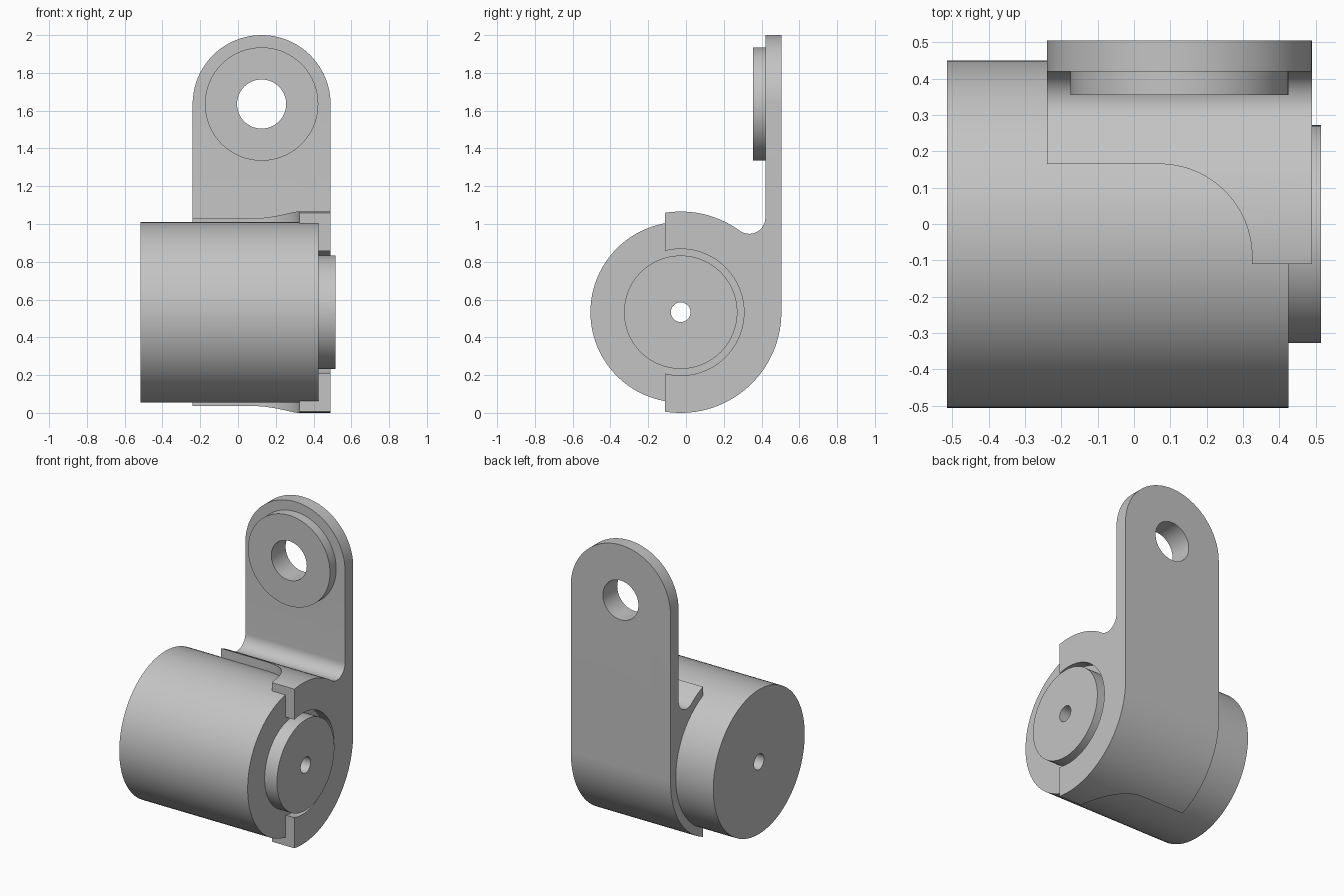
import bpy, bmesh
from math import sin, cos, radians, sqrt, atan2, degrees
from mathutils import Vector

cube = bpy.data.objects.get("Cube")
if cube:
    bpy.data.objects.remove(cube, do_unlink=True)

metal = bpy.data.materials.new("light_grey_metal")
metal.use_nodes = True
GREY = (0.55, 0.55, 0.55, 1)
metal.diffuse_color = GREY
metal.node_tree.nodes["Principled BSDF"].inputs["Base Color"].default_value = GREY


def arc(cu, cv, r, a0, a1, n):
    """Points on an arc, angles in degrees."""
    angles = [radians(a0 + (a1 - a0) * i / n) for i in range(n + 1)]
    return [(cu + r * cos(a), cv + r * sin(a)) for a in angles]


def prism(name, axis, points, lo, hi):
    """Extrude a closed 2D outline along the x, y or z axis."""
    place = {"x": lambda u, v, w: (w, u, v),
             "y": lambda u, v, w: (u, w, v),
             "z": lambda u, v, w: (u, v, w)}[axis]
    bm = bmesh.new()
    face = bm.faces.new([bm.verts.new(place(u, v, lo)) for u, v in points])
    moved = bmesh.ops.extrude_face_region(bm, geom=[face])["geom"]
    bmesh.ops.translate(bm, vec=Vector(place(0, 0, hi - lo)),
                        verts=[g for g in moved if isinstance(g, bmesh.types.BMVert)])
    bmesh.ops.recalc_face_normals(bm, faces=bm.faces)
    mesh = bpy.data.meshes.new(name)
    bm.to_mesh(mesh)
    bm.free()
    mesh.materials.append(metal)
    obj = bpy.data.objects.new(name, mesh)
    bpy.context.collection.objects.link(obj)
    return obj


def disc(name, axis, centre, r, lo, hi, n=96):
    return prism(name, axis, arc(*centre, r, 0, 360, n)[:-1], lo, hi)


def activate(obj):
    bpy.ops.object.select_all(action="DESELECT")
    obj.select_set(True)
    bpy.context.view_layer.objects.active = obj


def combine(obj, tool, operation="DIFFERENCE"):
    """Apply a boolean and discard the tool."""
    tool.hide_render = True
    activate(obj)
    mod = obj.modifiers.new("cut", "BOOLEAN")
    mod.operation, mod.solver, mod.object = operation, "EXACT", tool
    bpy.ops.object.modifier_apply(modifier=mod.name)
    bpy.data.objects.remove(tool, do_unlink=True)


AXLE = (-0.028, 0.533)      # y, z of the barrel axis
EYE = (0.125, 1.635)        # x, z of the mounting eye
BARREL_R, SHELL_R, FILLET = 0.478, 0.533, 0.085
BACK, PLATE = 0.505, 0.42   # rear and front of the upright plate
LEFT, RIGHT, SHOULDER = -0.24, 0.49, 0.425

# Barrel with stepped boss and through hole
barrel = disc("barrel", "x", AXLE, BARREL_R, -0.515, SHOULDER)
boss = disc("barrel_boss", "x", AXLE, 0.30, SHOULDER, 0.515)
for part in (barrel, boss):
    combine(part, disc("axle_hole", "x", AXLE, 0.052, -1, 1, 48))

# Bracket side outline: upright, round shell and the fillet joining them
fillet_y = PLATE - FILLET
rise = sqrt((SHELL_R + FILLET) ** 2 - (fillet_y - AXLE[0]) ** 2)
tangent = degrees(atan2(rise, fillet_y - AXLE[0]))
outline = [(PLATE, 2.2), (BACK, 2.2)]
outline += arc(*AXLE, SHELL_R, 0, tangent - 360, 90)
outline += arc(fillet_y, AXLE[1] + rise, FILLET, tangent + 180, 360, 16)[1:]
bracket = prism("bracket", "x", outline, -1, 1)

# Round the top of the upright and trim its width
front = [(LEFT, -0.2), (RIGHT, -0.2)] + arc(*EYE, (RIGHT - LEFT) / 2, 0, 180, 64)
combine(bracket, prism("width_trim", "y", front, -1, 1), "INTERSECT")

# Barrel seat, flange opening, swept front edge and eye hole
combine(bracket, disc("seat_bore", "x", AXLE, BARREL_R, -1, SHOULDER))
combine(bracket, disc("flange_bore", "x", AXLE, 0.335, 0.3, 1))
sweep = [(-1, -1), (1, -1), (1, -0.11), (0.325, -0.11)]
sweep += arc(0.07, -0.09, 0.255, 0, 90, 24) + [(-1, 0.165)]
combine(bracket, prism("front_trim", "z", sweep, -1, 1.5))
combine(bracket, disc("eye_hole", "y", EYE, 0.13, 0, 1, 64))

# Raised washer around the eye
washer = disc("eye_washer", "y", EYE, 0.30, 0.355, PLATE)
combine(washer, disc("washer_hole", "y", EYE, 0.13, 0, 1, 64))

for part in (barrel, boss, bracket, washer):
    activate(part)
    bpy.ops.object.shade_smooth_by_angle(angle=radians(30))
